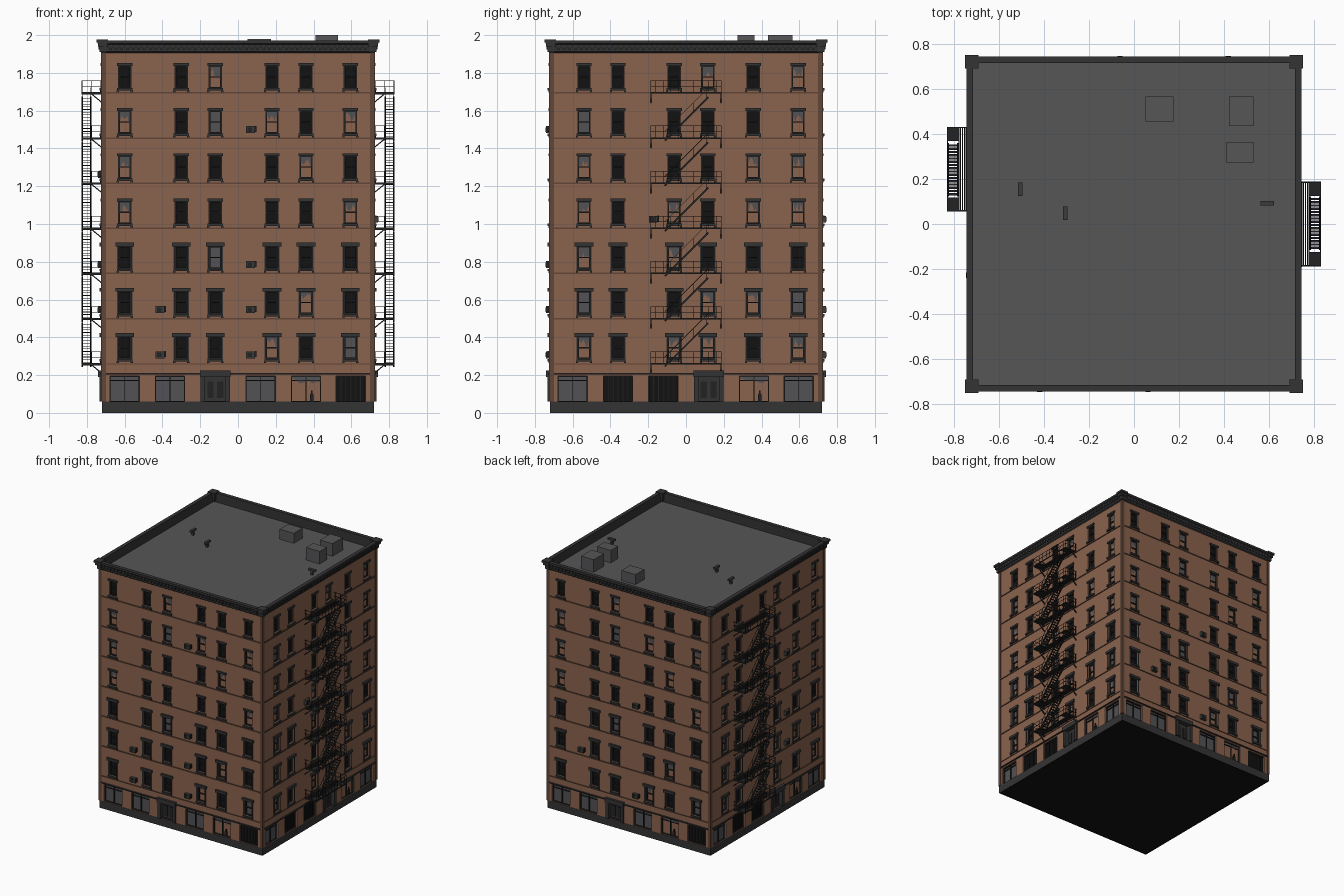
import bpy, bmesh, math, random
from mathutils import Vector, Matrix

if "Cube" in bpy.data.objects:
    bpy.data.objects.remove(bpy.data.objects["Cube"])

random.seed(4)
W = 0.72                       # half width of the walls
FLOORS = [0.26 + 0.239 * i for i in range(7)]
BAYS = [-.60, -.36, -.12, .12, .36, .597]
FRONT_COLS = [-.60, -.30, -.12, .18, .36, .595]
SIDE_COLS = [-.54, -.36, -.063, .116, .355, .593]
# d dark, b broken, g glazed; rows listed from the lowest floor up
FRONT_KINDS = ["dddbdg", "ddddbd", "ddgddd", "bddddb", "bdddbd", "bdgbdb", "ddbddd"]
SIDE_KINDS = ["bdbbdb", "gddbbg", "bdbddd", "bdbdbb", "bdddbb", "gddddb", "dddbdb"]
# k shutter, D door, w empty shop window, g glass shop window
FRONT_BAYS, SIDE_BAYS = "ggDgwk", "gkkDwg"


def material(name, r, g, b):
    m = bpy.data.materials.new(name)
    m.diffuse_color = (r, g, b, 1)
    m.use_nodes = True
    m.node_tree.nodes["Principled BSDF"].inputs["Base Color"].default_value = m.diffuse_color
    return m


BRICK = material("brown_brick", .255, .125, .076)
BAND = material("dark_brown_brick", .12, .06, .038)
TRIM = material("charcoal_trim", .034, .034, .034)
BLACK = material("black_opening", .006, .006, .006)
GLASS = material("grey_glass", .085, .085, .092)
ROOF = material("roof_grey", .092, .092, .097)
IRON = material("black_iron", .016, .016, .016)
METAL = material("unit_metal", .045, .044, .042)
PARTS = {}


def part(name, *mats):
    """Mesh collector for one named part."""
    if name not in PARTS:
        PARTS[name] = (bmesh.new(), mats)
    return PARTS[name][0]


def P(k, u, o, z):
    """Facade coordinates (along, outward, up) to world; k=0 front, 1 right, 2 back, 3 left."""
    return Matrix.Rotation(k * math.pi / 2, 3, 'Z') @ Vector((u, -W - o, z))


def hexa(bm, pts):
    v = [bm.verts.new(p) for p in pts]
    for f in ((0, 1, 3, 2), (4, 6, 7, 5), (0, 4, 5, 1), (2, 3, 7, 6), (0, 2, 6, 4), (1, 5, 7, 3)):
        bm.faces.new([v[i] for i in f])


def box(bm, k, u, o, z):
    """Box on a facade from three (low, high) ranges."""
    hexa(bm, [P(k, a, b, c) for a in u for b in o for c in z])


def wbox(bm, x, y, z):
    hexa(bm, [Vector((a, b, c)) for a in x for b in y for c in z])


def bar(bm, k, a, b, t=.0022):
    """Thin square bar between two facade points."""
    a, b = P(k, *a), P(k, *b)
    d = (b - a).normalized()
    s = d.cross(Vector((0, 0, 1)) if abs(d.z) < .9 else Vector((1, 0, 0))).normalized() * t
    n = d.cross(s).normalized() * t
    hexa(bm, [e + i * s + j * n for e in (a, b) for i in (-1, 1) for j in (-1, 1)])


def facade(k, cols, kinds, bays):
    walls = part("walls", BRICK, TRIM, BLACK, GLASS)
    holes = [(c - .033, c + .033, f + .025, f + .145, kinds[r][i])
             for r, f in enumerate(FLOORS) for i, c in enumerate(cols)]
    holes += [(c - .078, c + .078, .06, .195, bays[i]) for i, c in enumerate(BAYS)]
    us = sorted({-W, W} | {h[0] for h in holes} | {h[1] for h in holes})
    zs = sorted({0, 1.91} | {h[2] for h in holes} | {h[3] for h in holes})
    mats = dict(d=2, g=3, b=0, k=2, w=0, D=1)

    def cell(i, j):
        if 0 <= i < len(us) - 1 and 0 <= j < len(zs) - 1:
            u, z = (us[i] + us[i + 1]) / 2, (zs[j] + zs[j + 1]) / 2
            for h in holes:
                if h[0] < u < h[1] and h[2] < z < h[3]:
                    return -.02, mats[h[4]]
            return 0, 1 if z < .06 else 0
        return None

    def quad(pts, m):
        walls.faces.new([walls.verts.new(P(k, *p)) for p in pts]).material_index = m

    # wall grid with recessed openings and their reveals
    for i, (u0, u1) in enumerate(zip(us, us[1:])):
        for j, (z0, z1) in enumerate(zip(zs, zs[1:])):
            d, m = cell(i, j)
            quad([(u0, d, z0), (u1, d, z0), (u1, d, z1), (u0, d, z1)], m)
            e, f = cell(i + 1, j), cell(i, j + 1)
            if e and e[0] != d:
                quad([(u1, d, z0), (u1, e[0], z0), (u1, e[0], z1), (u1, d, z1)], 0)
            if f and f[0] != d:
                quad([(u0, d, z1), (u1, d, z1), (u1, f[0], z1), (u0, f[0], z1)], 0)

    trim, sash, glass = part("window_trim", TRIM), part("window_sashes", IRON), part("broken_panes", GLASS)
    for n, (a, b, z0, z1, kind) in enumerate(holes):
        shop = z0 < .1
        if kind in "bw":       # jagged glass left in the top of the opening
            steps = 7
            low = [(a + (b - a) * i / steps, z1 - (z1 - z0) * random.uniform(.08, .3 if shop else .6))
                   for i in range(steps + 1)]
            pts = low + [(b, z1), (a, z1)]
            glass.faces.new([glass.verts.new(P(k, u, -.014, z)) for u, z in pts])
        t = .004 if shop else .007
        for u in ((a, a + t), (b - t, b)):
            box(sash, k, u, (-.02, -.008), (z0, z1))
        box(sash, k, (a, b), (-.02, -.008), (z1 - t, z1))
        box(sash, k, (a, b), (-.02, -.008), (z0, z0 + t))
        m = (a + b) / 2
        if not shop:           # sash bar, sill, lintel and, on low floors, side casings
            box(sash, k, (a, b), (-.02, -.01), ((z0 + z1) / 2 - .003, (z0 + z1) / 2 + .003))
            low = z0 < .8
            w, h, o = (.049, .018, .014) if low else (.041, .013, .009)
            box(trim, k, (m - w, m + w), (0, o), (z1 - .002, z1 + h))
            box(trim, k, (m - .041, m + .041), (0, .012), (z0 - .013, z0))
            for s in (-1, 1):
                c = m + s * .037
                if low:
                    box(trim, k, (c - .004, c + .004), (0, .006), (z0, z1))
                box(trim, k, (c - .006, c + .006), (0, .008), (z0 - .022, z0 - .013))
        elif kind == "D":      # doorway surround and double door
            ent = part("entrances", TRIM)
            for s in (-1, 1):
                c = m + s * .066
                box(ent, k, (c - .012, c + .012), (-.02, .012), (.06, .195))
                c = m + s * .026
                box(sash, k, (c - .016, c + .016), (-.02, -.015), (.08, .165))
            box(ent, k, (m - .08, m + .08), (-.02, .02), (.19, .225))
        elif kind == "k":      # shutter ribs
            for i in range(1, 6):
                u = a + (b - a) * i / 6
                box(sash, k, (u - .002, u + .002), (-.02, -.014), (z0, z1))
        else:                  # shop mullions and a display stand
            box(sash, k, (m - .002, m + .002), (-.02, -.01), (z0, z1))
            box(sash, k, (a, b), (-.02, -.01), (.17, .173))
            if kind == "w":
                box(sash, k, (m + .02, m + .04), (-.019, -.009), (.06, .1))
                box(sash, k, (m + .026, m + .034), (-.019, -.009), (.1, .118))
    # floor bands, shop fascia line, corner strips and cornice dentils
    band = part("floor_bands", BAND)
    for f in FLOORS[1:]:
        box(band, k, (-.70, .70), (0, .006), (f - .004, f + .004))
    box(part("shop_fascia", TRIM), k, (-.70, .70), (0, .01), (.204, .211))
    box(band, k, (-.70, .70), (0, .005), (.256, .262))
    for u in ((-.724, -.70), (.70, .724)):
        box(part("corner_strips", BAND), k, u, (-.01, .004), (.06, 1.91))
    for i in range(48):
        u = -.705 + i * .03
        box(part("dentils", TRIM), k, (u - .007, u + .007), (0, .018), (1.925, 1.95))


def air_conditioner(k, u, z):
    box(part("air_conditioners", METAL), k, (u - .027, u + .02), (0, .022), (z - .018, z + .018))
    box(part("air_conditioner_grilles", IRON), k, (u - .02, u + .004), (.022, .025), (z - .012, z + .012))
    box(part("air_conditioner_grilles", IRON), k, (u + .02, u + .028), (0, .012), (z - .012, z + .02))


def fire_escape(k, c):
    plat, rail, stair = (part(n, IRON) for n in ("escape_platforms", "escape_railings", "escape_stairs"))
    for i, f in enumerate(FLOORS):
        z = f + .004
        for j in range(6):     # walkway slats
            o = .014 + j * .008
            box(plat, k, (c - .187, c + .187), (o, o + .0045), (z - .004, z))
        for s in (-1, 1):      # end landings, supports and brackets
            lo, hi = sorted((c + s * .125, c + s * .187))
            box(plat, k, (lo, hi), (.056, .108), (z - .004, z))
            box(plat, k, sorted((c + s * .182, c + s * .188)), (0, .108), (z - .012, z))
            bar(plat, k, (c + s * .185, 0, z - .055), (c + s * .185, .06, z - .006), .003)
            for o in (.106, .055, .01):
                bar(rail, k, (c + s * .186, o, z), (c + s * .186, o, z + .06), .0015)
            for h in (.03, .06):
                bar(rail, k, (c + s * .186, 0, z + h), (c + s * .186, .107, z + h), .0013)
        box(plat, k, (c - .187, c + .187), (.104, .108), (z - .008, z))
        for h in (.03, .06):   # outer rail
            bar(rail, k, (c - .186, .107, z + h), (c + .186, .107, z + h), .0013)
        for j in range(-4, 5):
            bar(rail, k, (c + j * .04, .107, z), (c + j * .04, .107, z + .06), .0011)
        if i == 6:
            break
        a, b = Vector((c - .112, 0, z - .018)), Vector((c + .118, 0, z + .212))
        for o in (.06, .104):  # stringers and handrails
            d = Vector((0, o, 0))
            bar(stair, k, a + d, b + d, .0045)
            up = Vector((0, 0, .05))
            bar(rail, k, a + d + up, b + d + up, .0013)
            for t in (.05, .35, .65, .95):
                p = a.lerp(b, t) + d
                bar(rail, k, p, p + up, .0013)
        for j in range(16):    # treads
            p = a.lerp(b, (j + .5) / 16)
            box(stair, k, (p.x - .005, p.x + .005), (.06, .104), (p.z - .0015, p.z + .0015))


for k in range(4):
    facade(k, *((SIDE_COLS, SIDE_KINDS, SIDE_BAYS) if k % 2 else (FRONT_COLS, FRONT_KINDS, FRONT_BAYS)))
for k, u, z in ((0, .07, 1.5), (0, .07, .785), (0, .07, .547), (0, .07, .307), (0, -.41, .547),
                (0, -.41, .307), (1, -.17, 1.025), (2, .07, 1.025), (2, -.41, .547), (2, .07, .307),
                (3, .235, 1.262), (3, .235, .785), (3, .235, .547)):
    air_conditioner(k, u, z)
fire_escape(1, 0)
fire_escape(3, -.243)

# cornice and parapet: square rings joined into a moulding
cor = part("cornice", TRIM)
rings = []
for h, z in ((.72, 1.905), (.729, 1.912), (.729, 1.93), (.735, 1.95), (.743, 1.956),
             (.743, 1.972), (.713, 1.972), (.713, 1.895)):
    rings.append([cor.verts.new((sx * h, sy * h, z)) for sx, sy in ((-1, -1), (1, -1), (1, 1), (-1, 1))])
for r, s in zip(rings, rings[1:] + rings[:1]):
    for i in range(4):
        cor.faces.new((r[i], r[(i + 1) % 4], s[(i + 1) % 4], s[i]))
# corner blocks, stepped outward
for sx in (-1, 1):
    for sy in (-1, 1):
        for lo, out, z in ((.695, .733, (1.91, 1.94)), (.692, .742, (1.94, 1.96)), (.689, .75, (1.96, 1.977))):
            wbox(part("cornice_corners", TRIM), sorted((sx * lo, sx * out)), sorted((sy * lo, sy * out)), z)

# roof deck, underside and rooftop units
wbox(part("roof_deck", ROOF), (-.715, .715), (-.715, .715), (1.89, 1.90))
wbox(part("underside", BLACK), (-.715, .715), (-.715, .715), (0, .004))
for x, y, z in (((.05, .175), (.455, .565), 1.98), ((.42, .53), (.435, .565), 2.0), ((.41, .53), (.273, .363), 2.0)):
    wbox(part("roof_units", ROOF), x, y, (1.90, z))
for x, y, along in ((-.505, .155, 1), (-.305, .048, 1), (.59, .093, 0)):
    vent = part("roof_vents", METAL)
    a, b = (.01, .03) if along else (.03, .01)
    wbox(vent, (x - .008, x + .008), (y - .008, y + .008), (1.90, 1.93))
    wbox(vent, (x - a, x + a), (y - b, y + b), (1.93, 1.945))

# turn every collected part into an object
for name, (bm, mats) in PARTS.items():
    if name == "walls":
        bmesh.ops.remove_doubles(bm, verts=bm.verts, dist=1e-5)
    if name != "broken_panes":
        bmesh.ops.recalc_face_normals(bm, faces=bm.faces)
    me = bpy.data.meshes.new(name)
    bm.to_mesh(me)
    bm.free()
    for m in mats:
        me.materials.append(m)
    bpy.context.collection.objects.link(bpy.data.objects.new(name, me))
